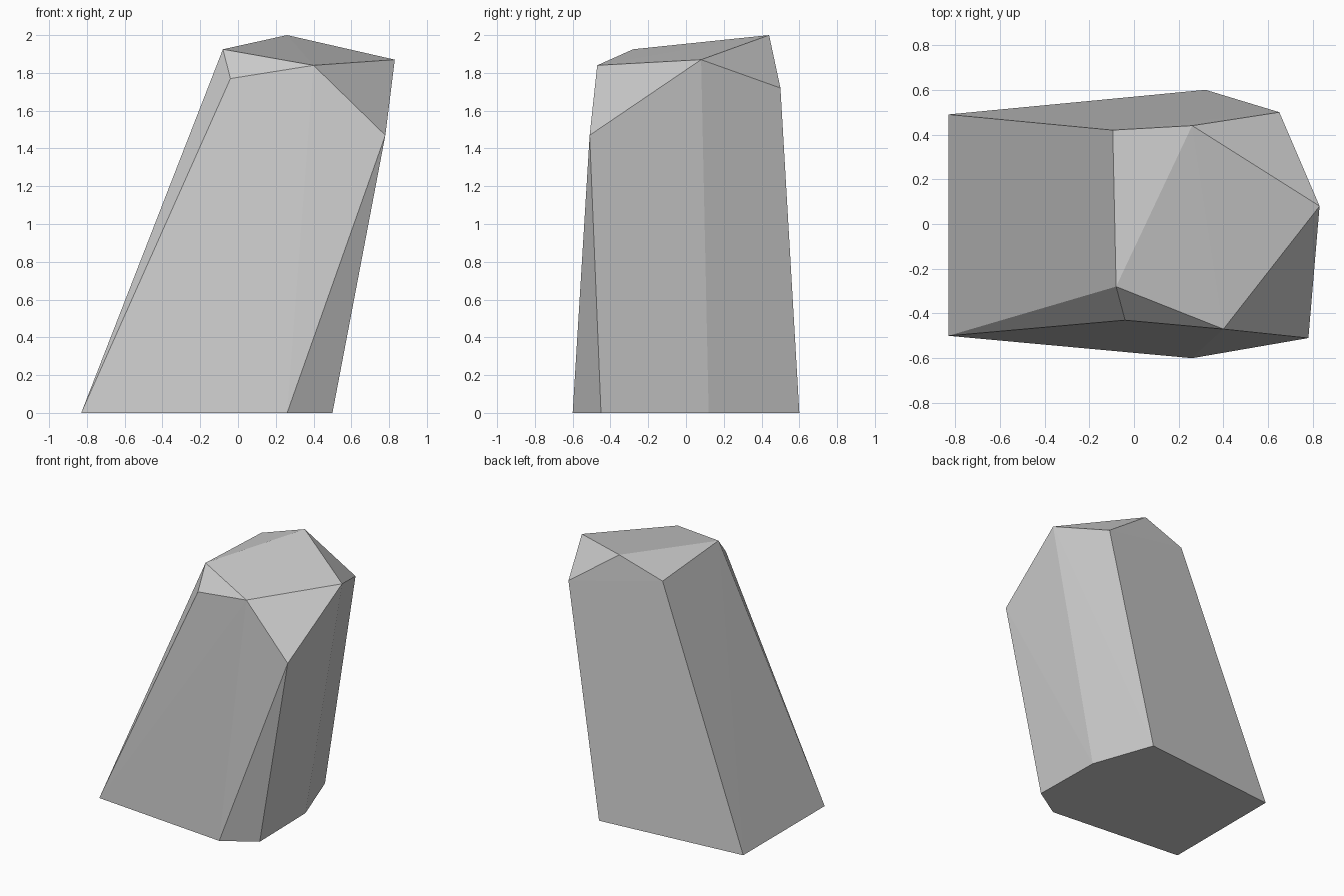
import bpy
import bmesh

cube = bpy.data.objects.get("Cube")
if cube:
    bpy.data.objects.remove(cube, do_unlink=True)

# Stone colour
stone = bpy.data.materials.new("stone_grey")
stone.use_nodes = True
colour = (0.6, 0.6, 0.6, 1.0)
stone.diffuse_color = colour
bsdf = stone.node_tree.nodes["Principled BSDF"]
bsdf.inputs["Base Color"].default_value = colour
bsdf.inputs["Roughness"].default_value = 0.9

# Flat footprint on the ground
foot = [(-0.83, -0.50), (0.26, -0.60), (0.50, -0.45),
        (0.49, 0.12), (0.32, 0.60), (-0.83, 0.49)]

# Chipped corners around the shoulder, and the leaning top
shoulder = [(-0.04, -0.43, 1.77), (0.78, -0.51, 1.47), (0.65, 0.50, 1.72)]
top = [(-0.08, -0.28, 1.925), (0.40, -0.47, 1.84), (0.83, 0.08, 1.87),
       (0.26, 0.44, 2.0), (-0.095, 0.42, 1.885)]

# Wrap the corners in a faceted convex stone
bm = bmesh.new()
for corner in [(x, y, 0.0) for x, y in foot] + shoulder + top:
    bm.verts.new(corner)
bmesh.ops.convex_hull(bm, input=bm.verts[:])

# Join the flat base into a single face
base_edges = [e for e in bm.edges
              if len(e.link_faces) == 2
              and all(f.normal.z < -0.99 for f in e.link_faces)]
bmesh.ops.dissolve_edges(bm, edges=base_edges, use_verts=False)
bmesh.ops.recalc_face_normals(bm, faces=bm.faces[:])

mesh = bpy.data.meshes.new("leaning_rock")
bm.to_mesh(mesh)
bm.free()
mesh.materials.append(stone)
rock = bpy.data.objects.new("leaning_rock", mesh)
bpy.context.collection.objects.link(rock)
